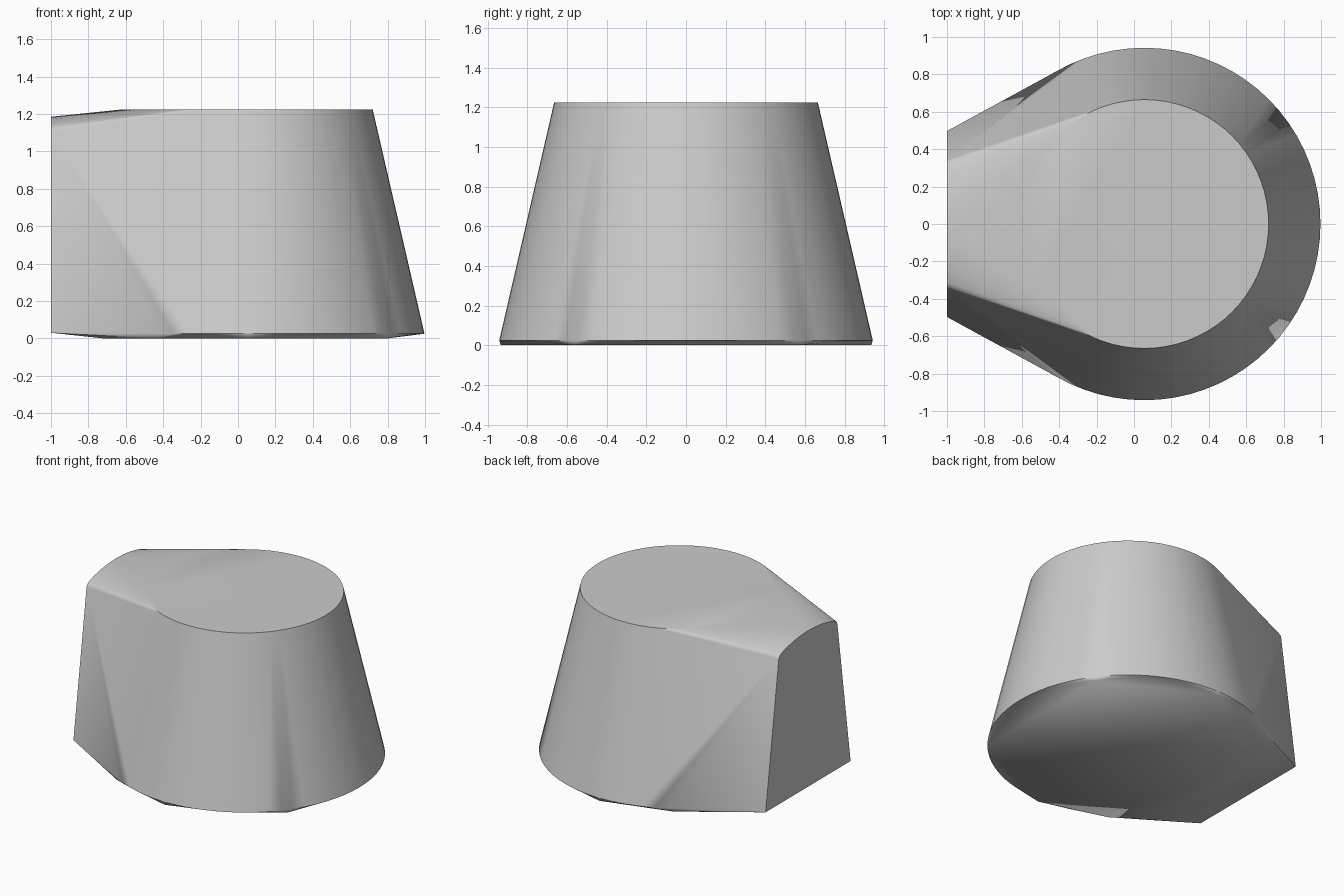
import bpy, bmesh, math

cube = bpy.data.objects.get("Cube")
if cube:
    bpy.data.objects.remove(cube, do_unlink=True)

CX, TOP, RIM = 0.055, 1.225, 0.025
R_BOTTOM, R_TOP = 0.942, 0.665


def ring(radius, z, degrees):
    """Points on a circle about the body's upright axis."""
    return [(CX + radius * math.cos(math.radians(a)),
             radius * math.sin(math.radians(a)), z) for a in degrees]


def mirrored(points):
    """Points plus their copies across the y = 0 plane."""
    return points + [(x, -y, z) for x, y, z in points if y > 0.001]


# Tapered round body: wide lower rim and narrower flat top
points = ring(R_BOTTOM, RIM, range(-120, 121, 5))
points += ring(R_TOP, TOP, range(0, 360, 5))

# Flat end with an arched, round-shouldered top edge
points += mirrored([(-1, 0.497, 0.03), (-1, 0.343, 1.105), (-1, 0.333, 1.125),
                    (-1, 0.31, 1.138), (-1, 0.25, 1.155), (-1, 0.17, 1.172),
                    (-1, 0.085, 1.182), (-1, 0, 1.185)])

# Faceted underside resting on the ground
points += mirrored(ring(R_BOTTOM - 0.008, 0, (37, 90, 122)) + [(-0.72, 0.61, 0)])

# Skin the sections with one convex surface
bm = bmesh.new()
for p in points:
    bm.verts.new(p)
bmesh.ops.convex_hull(bm, input=bm.verts[:])
loose = [v for v in bm.verts if not v.link_faces]
bmesh.ops.delete(bm, geom=loose, context='VERTS')
bmesh.ops.dissolve_limit(bm, angle_limit=math.radians(0.2),
                         verts=bm.verts[:], edges=bm.edges[:])
bmesh.ops.recalc_face_normals(bm, faces=bm.faces[:])

mesh = bpy.data.meshes.new("tapered_body")
bm.to_mesh(mesh)
bm.free()
body = bpy.data.objects.new("tapered_body", mesh)
bpy.context.collection.objects.link(body)

# Plain grey material
grey = bpy.data.materials.new("light grey")
grey.use_nodes = True
colour = (0.6, 0.6, 0.6, 1)
grey.diffuse_color = colour
grey.node_tree.nodes["Principled BSDF"].inputs["Base Color"].default_value = colour
mesh.materials.append(grey)

# Smooth sides with crisp rims
bpy.ops.object.select_all(action='DESELECT')
body.select_set(True)
bpy.context.view_layer.objects.active = body
bpy.ops.object.shade_smooth_by_angle(angle=math.radians(30))
